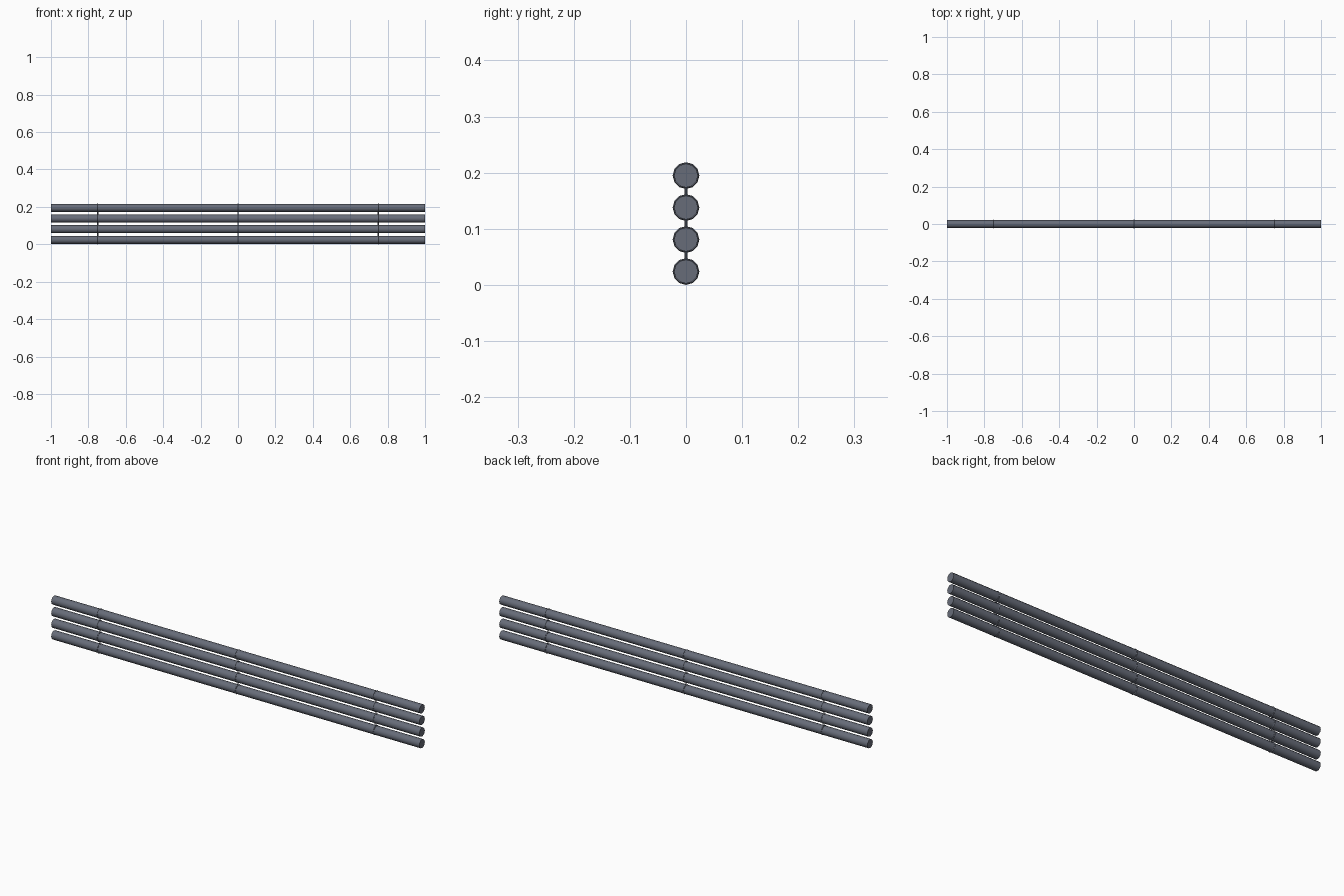
import bpy
from math import pi, radians

if "Cube" in bpy.data.objects:
    bpy.data.objects.remove(bpy.data.objects["Cube"])

ROD_R = 0.0213
ROD_Z = [0.0238 + 0.057 * i for i in range(4)]
TIE_X = (-0.75, 0.0, 0.75)


def material(name, rgb):
    m = bpy.data.materials.new(name)
    m.diffuse_color = (*rgb, 1)
    m.use_nodes = True
    m.node_tree.nodes["Principled BSDF"].inputs["Base Color"].default_value = m.diffuse_color
    return m


dark_metal = material("dark_metal", (0.135, 0.15, 0.19))


def finish(name):
    ob = bpy.context.object
    ob.name = name
    ob.data.materials.append(dark_metal)
    bpy.ops.object.shade_smooth_by_angle(angle=radians(35))


# Horizontal rods
for i, z in enumerate(ROD_Z):
    bpy.ops.mesh.primitive_cylinder_add(vertices=12, radius=ROD_R, depth=2.0,
                                        location=(0, 0, z), rotation=(0, pi / 2, 0))
    finish(f"rod_{i + 1}")

for j, x in enumerate(TIE_X):
    # Thin upright wire joining the rods
    bpy.ops.mesh.primitive_cylinder_add(vertices=8, radius=0.003, depth=ROD_Z[3] - ROD_Z[0],
                                        location=(x, 0, (ROD_Z[0] + ROD_Z[3]) / 2))
    finish(f"tie_wire_{j + 1}")
    # Wire loop around every rod
    for i, z in enumerate(ROD_Z):
        bpy.ops.mesh.primitive_torus_add(major_segments=12, minor_segments=6,
                                         major_radius=0.0206, minor_radius=0.0032,
                                         location=(x, 0, z), rotation=(0, pi / 2, 0))
        finish(f"wire_loop_{j + 1}_{i + 1}")
